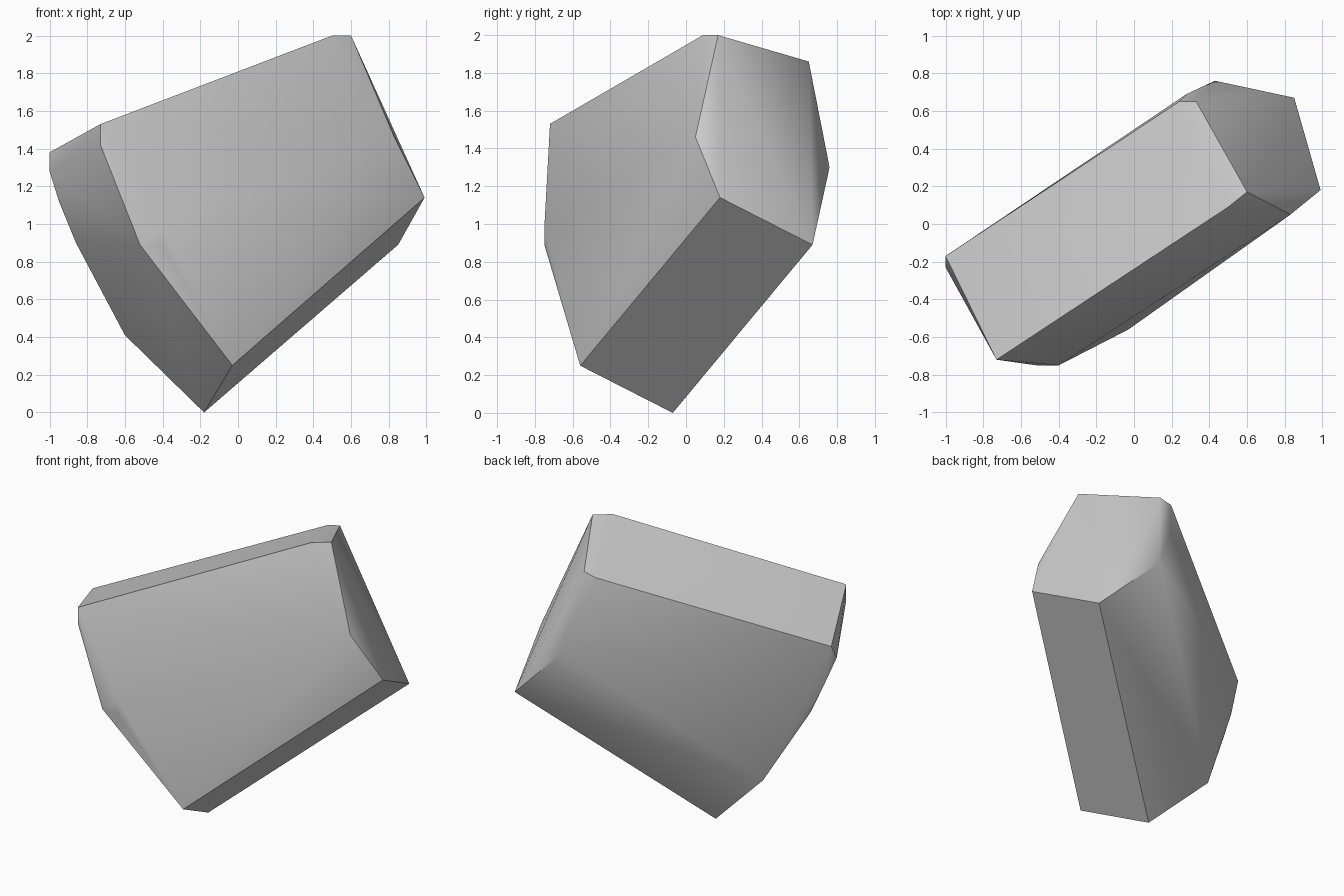
import bpy
import bmesh
import math

default_cube = bpy.data.objects.get("Cube")
if default_cube:
    bpy.data.objects.remove(default_cube, do_unlink=True)

# Corners of the boulder, grouped by the facet they bound
top_ridge = [(-.73, -.72, 1.53), (.5, .09, 2), (.6, .17, 2),
             (.33, .65, 1.86), (.24, .65, 1.84), (-1, -.17, 1.38)]
front_slab = [(-.73, -.72, 1.42), (-.52, -.75, .89), (-.4, -.75, .89),
              (-.4, -.75, .98), (-.03, -.56, .25)]
right_end = [(.83, .05, 1.46), (.99, .18, 1.14), (.85, .67, .89)]
back_bulge = [(.28, .69, 1.6), (.43, .76, 1.3)]
left_arc = [(-.18, -.07, 0), (-.6, .01, .41), (-.77, -.1, .74),
            (-.86, -.15, .9), (-.95, -.18, 1.12), (-1, -.23, 1.28)]


def make_rock(name, corner_groups):
    """Wrap the corner groups in a convex shell with clean planar facets."""
    bm = bmesh.new()
    for group in corner_groups:
        for corner in group:
            bm.verts.new(corner)
    hull = bmesh.ops.convex_hull(bm, input=bm.verts)
    loose = {v for v in hull["geom_interior"] + hull["geom_unused"]
             if isinstance(v, bmesh.types.BMVert) and not v.link_faces}
    bmesh.ops.delete(bm, geom=list(loose), context="VERTS")
    bmesh.ops.dissolve_limit(bm, angle_limit=math.radians(2),
                             verts=bm.verts, edges=bm.edges)
    bmesh.ops.recalc_face_normals(bm, faces=bm.faces)
    mesh = bpy.data.meshes.new(name)
    bm.to_mesh(mesh)
    bm.free()
    rock = bpy.data.objects.new(name, mesh)
    bpy.context.collection.objects.link(rock)
    return rock


boulder = make_rock("boulder", [top_ridge, front_slab, right_end,
                                back_bulge, left_arc])

# Soft shading over the shallow facets, crisp along the hard breaks
bpy.ops.object.select_all(action="DESELECT")
boulder.select_set(True)
bpy.context.view_layer.objects.active = boulder
bpy.ops.object.shade_smooth_by_angle(angle=math.radians(38))
